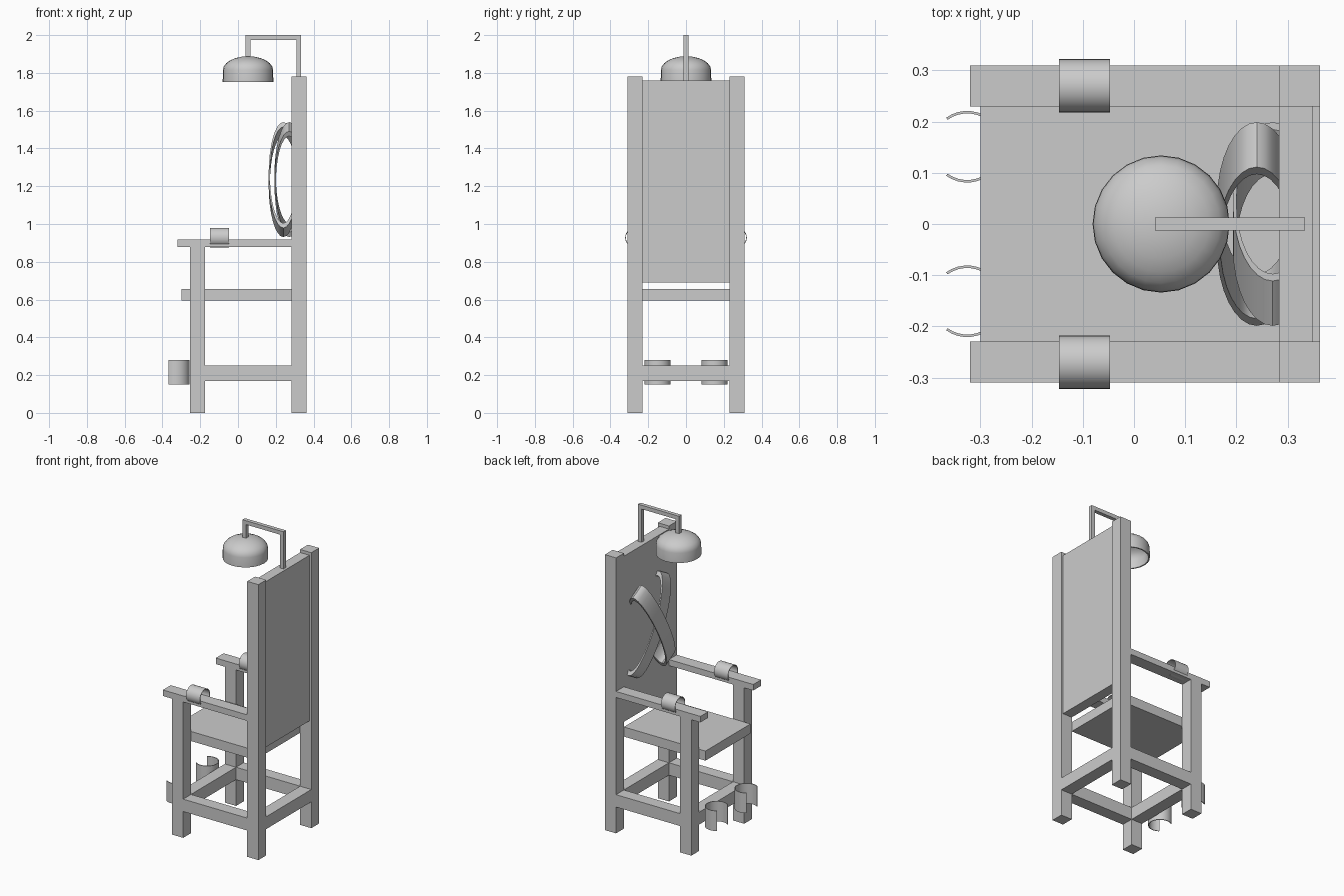
import bpy, bmesh, math
from mathutils import Vector

if "Cube" in bpy.data.objects:
    bpy.data.objects.remove(bpy.data.objects["Cube"])


def make_object(name, bm, smooth=False):
    bmesh.ops.recalc_face_normals(bm, faces=bm.faces)
    me = bpy.data.meshes.new(name)
    bm.to_mesh(me)
    bm.free()
    ob = bpy.data.objects.new(name, me)
    bpy.context.collection.objects.link(ob)
    if smooth:
        bpy.ops.object.select_all(action='DESELECT')
        ob.select_set(True)
        bpy.context.view_layer.objects.active = ob
        bpy.ops.object.shade_smooth_by_angle(angle=math.radians(35))
    return ob


def box(name, x, y, z):
    """Box from (min, max) ranges on each axis."""
    bm = bmesh.new()
    bmesh.ops.create_cube(bm, size=1)
    for v in bm.verts:
        v.co = [(r[0] + r[1]) / 2 + c * (r[1] - r[0]) for r, c in zip((x, y, z), v.co)]
    return make_object(name, bm)


def band(name, centre, u, v, ru, rv, width, inner, start=0, end=360, n=32):
    """Flat strap bent along an ellipse in the u/v plane, width along u x v."""
    u, v, c = Vector(u), Vector(v), Vector(centre)
    w = u.cross(v) * width / 2
    closed = end - start == 360
    bm = bmesh.new()
    rings = []
    for i in range(n if closed else n + 1):
        a = math.radians(start + (end - start) * i / n)
        d = u * ru * math.cos(a) + v * rv * math.sin(a)
        rings.append([bm.verts.new(p) for p in
                      (c + d + w, c + d - w, c + d * inner - w, c + d * inner + w)])
    for i in range(n):
        a, b = rings[i], rings[(i + 1) % len(rings)]
        for k in range(4):
            bm.faces.new((a[k], a[(k + 1) % 4], b[(k + 1) % 4], b[k]))
    if not closed:
        bm.faces.new(rings[0])
        bm.faces.new(rings[-1])
    return make_object(name, bm, True)


# Legs, armrests, side rails and limb straps on both sides
for s, side in ((-1, "right"), (1, "left")):
    y = sorted((s * 0.23, s * 0.31))
    box("back_post_" + side, (0.283, 0.363), y, (0, 1.78))
    box("front_leg_" + side, (-0.255, -0.175), y, (0, 0.878))
    box("armrest_" + side, (-0.32, 0.283), y, (0.878, 0.917))
    box("side_stretcher_" + side, (-0.175, 0.283), y, (0.17, 0.25))
    band("wrist_strap_" + side, (-0.097, s * 0.27, 0.928), (0, 1, 0), (0, 0, 1),
         0.052, 0.052, 0.10, 0.93)
    band("ankle_strap_" + side, (-0.326, s * 0.151, 0.215), (1, 0, 0), (0, 1, 0),
         0.07, 0.07, 0.13, 0.93, -126, 126, 24)

# Cross rails, seat and back panel
box("front_stretcher", (-0.255, -0.175), (-0.23, 0.23), (0.17, 0.25))
box("back_stretcher", (0.283, 0.363), (-0.23, 0.23), (0.17, 0.25))
box("seat", (-0.30, 0.283), (-0.23, 0.23), (0.595, 0.657))
box("back_panel", (0.283, 0.35), (-0.23, 0.23), (0.69, 1.76))

# Crossed chest straps
tilt = math.radians(29)
for name, s, x in (("outer_chest_strap", 1, 0.24), ("inner_chest_strap", -1, 0.271)):
    band(name, (x, 0, 1.235), (1, 0, 0), (0, s * math.sin(tilt), math.cos(tilt)),
         0.078, 0.32, 0.10, 0.91)

# Bracket arm holding the cap
box("bracket_upright", (0.309, 0.334), (-0.0125, 0.0125), (1.74, 1.975))
box("bracket_arm", (0.041, 0.334), (-0.0125, 0.0125), (1.975, 2.0))
box("bracket_drop", (0.041, 0.066), (-0.0125, 0.0125), (1.88, 1.975))

# Cap: hollow dome turned around a vertical axis
outer = [(0.134, 1.752), (0.133, 1.815)]
outer += [(0.133 * math.cos(a), 1.815 + 0.073 * math.sin(a))
          for a in (math.radians(15 * k) for k in range(1, 7))]
inner = [(r * 0.94, z - (0.008 if i else 0)) for i, (r, z) in enumerate(outer)]
profile = outer + inner[::-1]
bm = bmesh.new()
pts = [bm.verts.new((r, 0, z)) for r, z in profile]
edges = [bm.edges.new((pts[i], pts[(i + 1) % len(pts)])) for i in range(len(pts))
         if i != len(outer) - 1]
bmesh.ops.spin(bm, geom=pts + edges, cent=(0, 0, 0), axis=(0, 0, 1),
               angle=math.tau, steps=24, use_duplicate=False)
bmesh.ops.remove_doubles(bm, verts=bm.verts, dist=0.0005)
cap = make_object("cap", bm, True)
cap.location.x = 0.053
